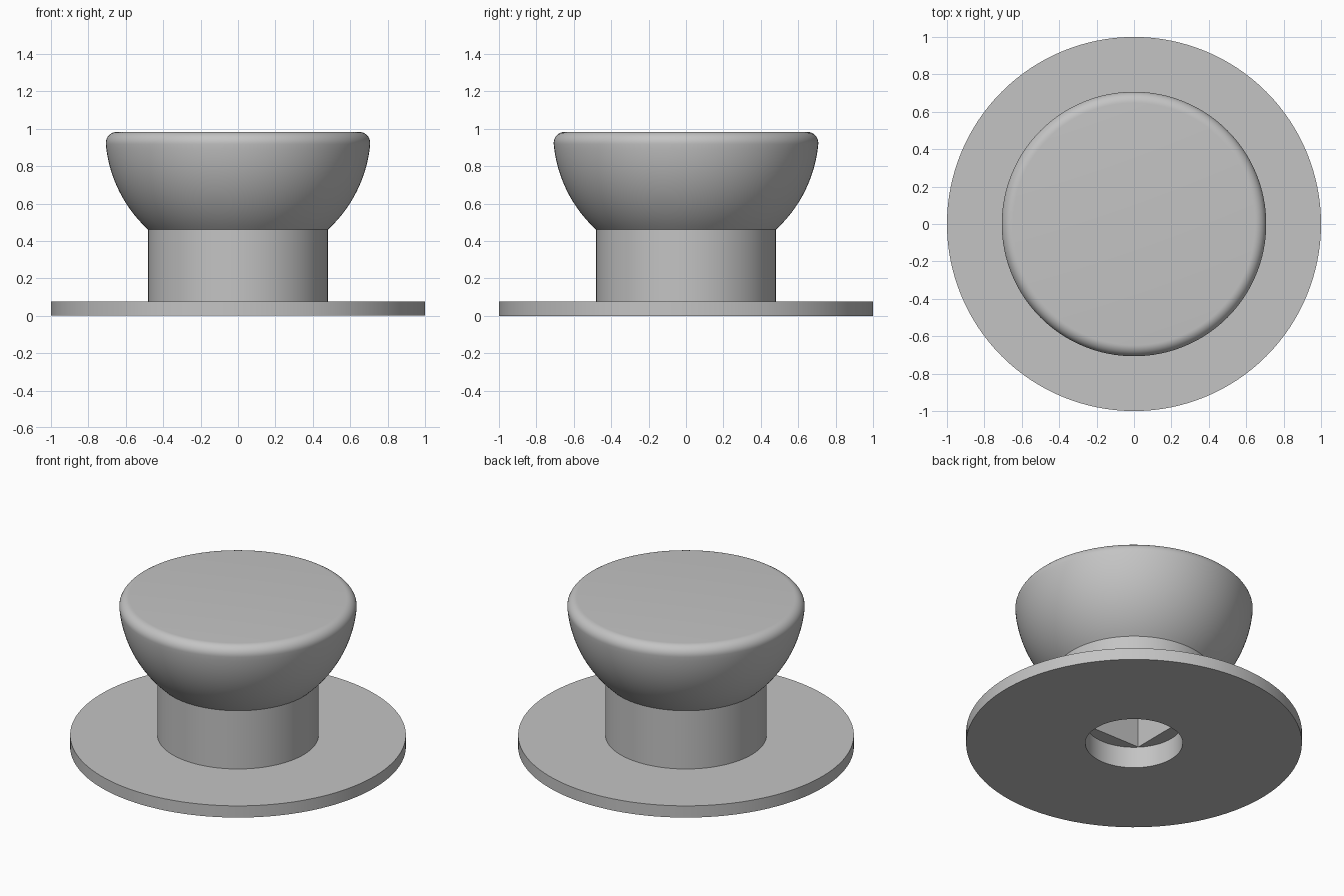
import bpy
import bmesh
from math import sin, cos, atan2, pi, sqrt, radians

cube = bpy.data.objects.get("Cube")
if cube:
    bpy.data.objects.remove(cube, do_unlink=True)

# Single grey material
grey = bpy.data.materials.new("plain grey")
grey.use_nodes = True
colour = (0.55, 0.55, 0.55, 1)
grey.diffuse_color = colour
grey.node_tree.nodes["Principled BSDF"].inputs["Base Color"].default_value = colour

PLATE_TOP, STEM_R, TOP = 0.077, 0.48, 0.983
BOWL_R, FILLET = 0.71, 0.06
BORE_R, BORE_TOP = 0.29, 0.14
SOCKET_HALF, SOCKET_TOP = 0.203, 0.6


def arc(cx, cz, r, start, end, n):
    """Points along an arc in the profile plane."""
    angles = [start + (end - start) * i / n for i in range(n + 1)]
    return [(cx + r * cos(a), cz + r * sin(a)) for a in angles]


def new_object(name, bm):
    bmesh.ops.recalc_face_normals(bm, faces=bm.faces)
    mesh = bpy.data.meshes.new(name)
    bm.to_mesh(mesh)
    bm.free()
    mesh.materials.append(grey)
    obj = bpy.data.objects.new(name, mesh)
    bpy.context.collection.objects.link(obj)
    return obj


def revolve(name, profile, steps=128):
    """Turn an (r, z) profile, closed on the axis, around z."""
    bm = bmesh.new()
    verts = [bm.verts.new((r, 0, z)) for r, z in profile]
    edges = [bm.edges.new(pair) for pair in zip(verts, verts[1:])]
    bmesh.ops.spin(bm, geom=verts + edges, cent=(0, 0, 0), axis=(0, 0, 1),
                   angle=2 * pi, steps=steps, use_duplicate=False)
    bmesh.ops.remove_doubles(bm, verts=bm.verts, dist=1e-5)
    return new_object(name, bm)


# Knob: bored base plate, stem, hemispherical bowl and rounded flat top
fillet_x = sqrt((BOWL_R - FILLET) ** 2 - FILLET ** 2)
tangent = atan2(-FILLET, fillet_x)
stem_z = TOP - sqrt(BOWL_R ** 2 - STEM_R ** 2)
bowl_start = atan2(stem_z - TOP, STEM_R)
profile = [(0, BORE_TOP), (BORE_R, BORE_TOP), (BORE_R, 0), (1, 0),
           (1, PLATE_TOP), (STEM_R, PLATE_TOP)]
profile += arc(0, TOP, BOWL_R, bowl_start, tangent, 20)
profile += arc(fillet_x, TOP - FILLET, FILLET, tangent, pi / 2, 10)[1:]
profile += [(0, TOP)]
knob = revolve("knob", profile)

# Square spindle socket above the round bore
bm = bmesh.new()
bmesh.ops.create_cube(bm, size=1)
height = SOCKET_TOP - BORE_TOP / 2
bmesh.ops.scale(bm, vec=(2 * SOCKET_HALF, 2 * SOCKET_HALF, height), verts=bm.verts)
bmesh.ops.translate(bm, vec=(0, 0, SOCKET_TOP - height / 2), verts=bm.verts)
cutter = new_object("socket_cutter", bm)
cutter.hide_render = True

cut = knob.modifiers.new("socket", 'BOOLEAN')
cut.operation = 'DIFFERENCE'
cut.solver = 'EXACT'
cut.object = cutter

bpy.ops.object.select_all(action='DESELECT')
knob.select_set(True)
bpy.context.view_layer.objects.active = knob
bpy.ops.object.modifier_apply(modifier=cut.name)
bpy.data.objects.remove(cutter, do_unlink=True)
bpy.ops.object.shade_smooth_by_angle(angle=radians(30))
